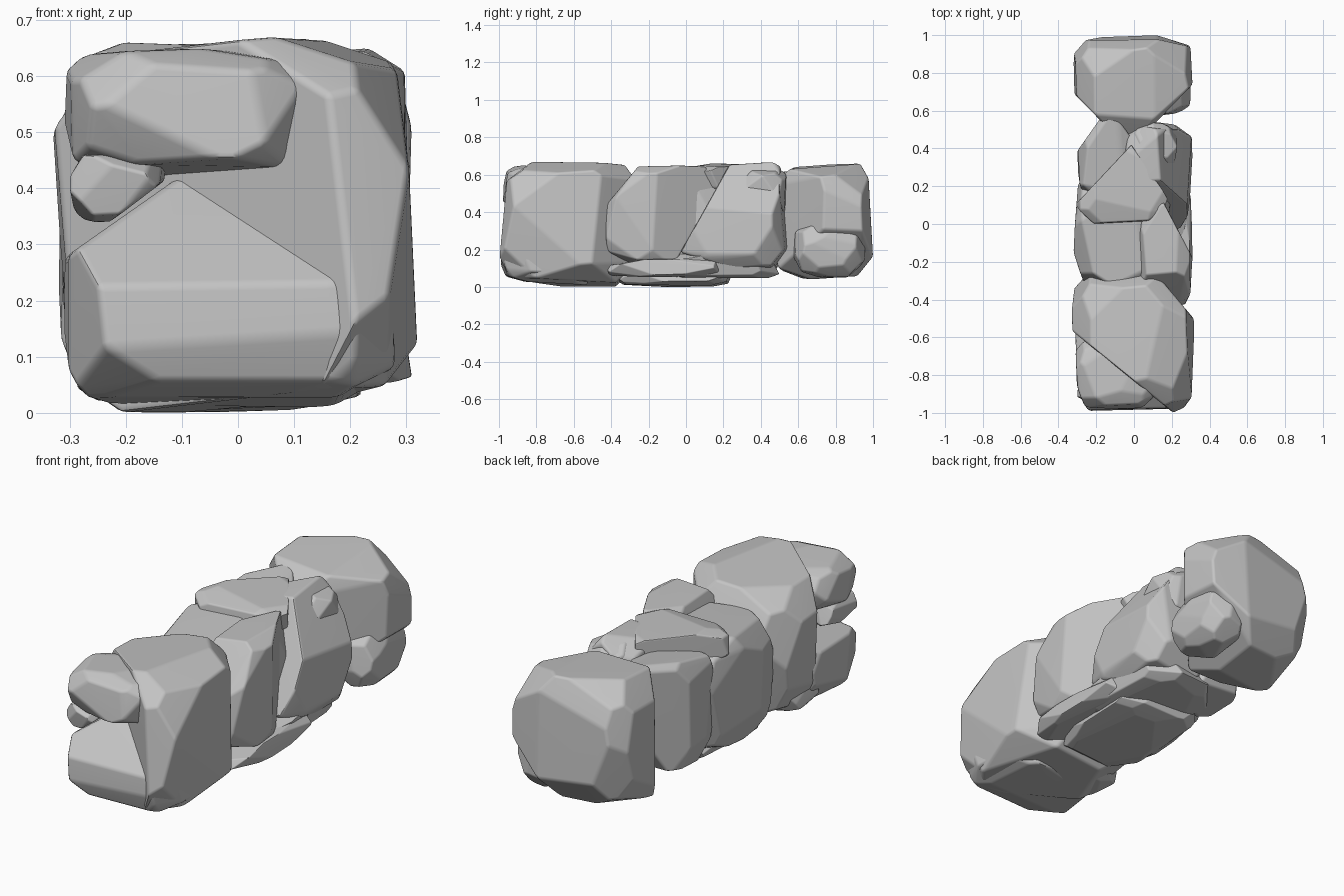
import bpy
import bmesh
import math
import random
from mathutils import Vector, Euler

cube = bpy.data.objects.get("Cube")
if cube:
    bpy.data.objects.remove(cube, do_unlink=True)

stone_grey = bpy.data.materials.new("stone_grey")
stone_grey.use_nodes = True
GREY = (0.55, 0.55, 0.55, 1)
stone_grey.diffuse_color = GREY
for node in stone_grey.node_tree.nodes:
    if node.type == 'BSDF_PRINCIPLED':
        node.inputs["Base Color"].default_value = GREY

rng = random.Random(7)


def chop(bm, normal, distance):
    """Slice a convex block with a plane and cap the cut."""
    n = Vector(normal)
    distance /= n.length
    n.normalize()
    geom = bm.verts[:] + bm.edges[:] + bm.faces[:]
    cut = bmesh.ops.bisect_plane(bm, geom=geom, dist=1e-5, plane_co=n * distance,
                                 plane_no=n, clear_outer=True)
    edges = [e for e in cut["geom_cut"] if isinstance(e, bmesh.types.BMEdge)]
    if len(edges) > 2:
        bmesh.ops.edgeloop_fill(bm, edges=edges)


def rock(name, x, y, z, cuts=(), facets=24, square=1.45, bevel=0.012):
    """Chiselled boulder filling the given ranges; cuts are in -1..1 block space."""
    bm = bmesh.new()
    bmesh.ops.create_cube(bm, size=2.06)
    tilt = Euler([rng.uniform(-0.12, 0.12) for _ in range(3)]).to_matrix()
    for v in bm.verts:
        v.co = tilt @ v.co
    # Evenly spread, slightly irregular facets
    for i in range(facets):
        h = 1 - 2 * (i + 0.5) / facets
        a = i * 2.4 + rng.uniform(-0.25, 0.25)
        r = math.sqrt(1 - h * h)
        n = Vector((r * math.cos(a), r * math.sin(a), h))
        support = sum(abs(c) ** square for c in n) ** (1 / square)
        chop(bm, n, support * rng.uniform(0.97, 1.03))
    for cx, cy, cz, d in cuts:
        chop(bm, (cx, cy, cz), d)
    # Tidy tiny edges and rebuild as a clean convex shell
    bmesh.ops.remove_doubles(bm, verts=bm.verts[:], dist=0.12)
    points = [v.co.copy() for v in bm.verts]
    bm.free()
    low = [min(p[i] for p in points) for i in range(3)]
    high = [max(p[i] for p in points) for i in range(3)]
    bm = bmesh.new()
    for p in points:
        bm.verts.new([b[0] + (b[1] - b[0]) * (p[i] - low[i]) / (high[i] - low[i])
                      for i, b in enumerate((x, y, z))])
    bmesh.ops.convex_hull(bm, input=bm.verts[:])
    loose = [v for v in bm.verts if not v.link_faces]
    bmesh.ops.delete(bm, geom=loose, context='VERTS')
    bmesh.ops.dissolve_limit(bm, angle_limit=math.radians(8),
                             verts=bm.verts[:], edges=bm.edges[:])
    bmesh.ops.bevel(bm, geom=bm.edges[:], offset=bevel, segments=2, profile=0.5,
                    affect='EDGES', clamp_overlap=True)
    bmesh.ops.recalc_face_normals(bm, faces=bm.faces[:])
    mesh = bpy.data.meshes.new(name)
    bm.to_mesh(mesh)
    bm.free()
    mesh.materials.append(stone_grey)
    obj = bpy.data.objects.new(name, mesh)
    bpy.context.collection.objects.link(obj)
    bpy.ops.object.select_all(action='DESELECT')
    obj.select_set(True)
    bpy.context.view_layer.objects.active = obj
    bpy.ops.object.shade_smooth_by_angle(angle=math.radians(35))
    obj.modifiers.new("flat_facets", 'WEIGHTED_NORMAL').keep_sharp = True


# Front end: large boulder with a stack set against its chamfered corner
rock("front_boulder", (-.33, .32), (-1, -.27), (0, .67),
     [(-.68, -1, 0, .55), (1, 1, 0, 1.45)], square=1.3)
rock("front_upper_stone", (-.31, .13), (-.98, -.6), (.42, .65), square=1.4)
rock("front_lower_stone", (-.31, .28), (-.99, -.5), (.01, .43),
     [(1, 0, 1, 1.3), (-1, 0, 1, 1.3), (0, -1, 1.1, 1.05)], square=1.25)
rock("front_pebble", (-.3, -.13), (-.95, -.7), (.34, .47),
     [(1, 0, -1, .9)], facets=16, bevel=.006)

# Middle of the wall
rock("middle_boulder", (-.32, .2), (-.36, .27), (.02, .62), square=1.3)
rock("middle_left_side_stone", (.02, .31), (-.43, .16), (.12, .65),
     [(1, 1.1, 0, .9), (0, 1.13, -.56, .88), (0, -.56, .4, .66)], square=1.3)
rock("rear_left_side_stone", (-.08, .31), (-.03, .55), (.07, .67),
     [(0, -1.42, .8, .9), (0, -.34, -1.14, 1.09), (1, 0, 1, 1.2)], square=1.25)
rock("rear_right_side_stone", (-.3, .04), (.12, .61), (.06, .62),
     [(-1, 1, 0, 1.1), (0, 1, -.6, 1.05), (1, 1, 0, 1.1)], square=1.3)

# Capping stones
rock("cap_stone", (-.31, .18), (0, .42), (.51, .66),
     [(-1.5, 1.25, 0, .9), (1.2, .75, 0, 1.05)], square=1.35, bevel=.008)
rock("rear_cap_stone", (-.03, .23), (.29, .54), (.34, .64), bevel=.008)

# Back end: large boulder with a wedge-shaped inner face
rock("back_boulder", (-.32, .31), (.45, 1), (.04, .66),
     [(-.9, -.75, 0, 1.05), (1.1, -.9, 0, 1.1), (1, 0, -1, 1.15)], square=1.35)
rock("back_side_stone", (.06, .3), (.57, .96), (.05, .35), square=1.6, bevel=.01)

# Flat footing stones
rock("footing_slab_front", (-.1, .31), (-.43, .22), (.05, .16),
     [(0, -1, 1, 1.2)], square=1.35, bevel=.006)
rock("footing_slab_back", (-.2, .28), (-.2, .5), (.04, .19), square=1.35, bevel=.006)
rock("footing_slab_base", (-.25, .22), (-.38, .25), (0, .13), square=1.35, bevel=.006)
rock("footing_stone_front", (-.29, -.06), (-.7, -.42), (.01, .15), bevel=.006)
